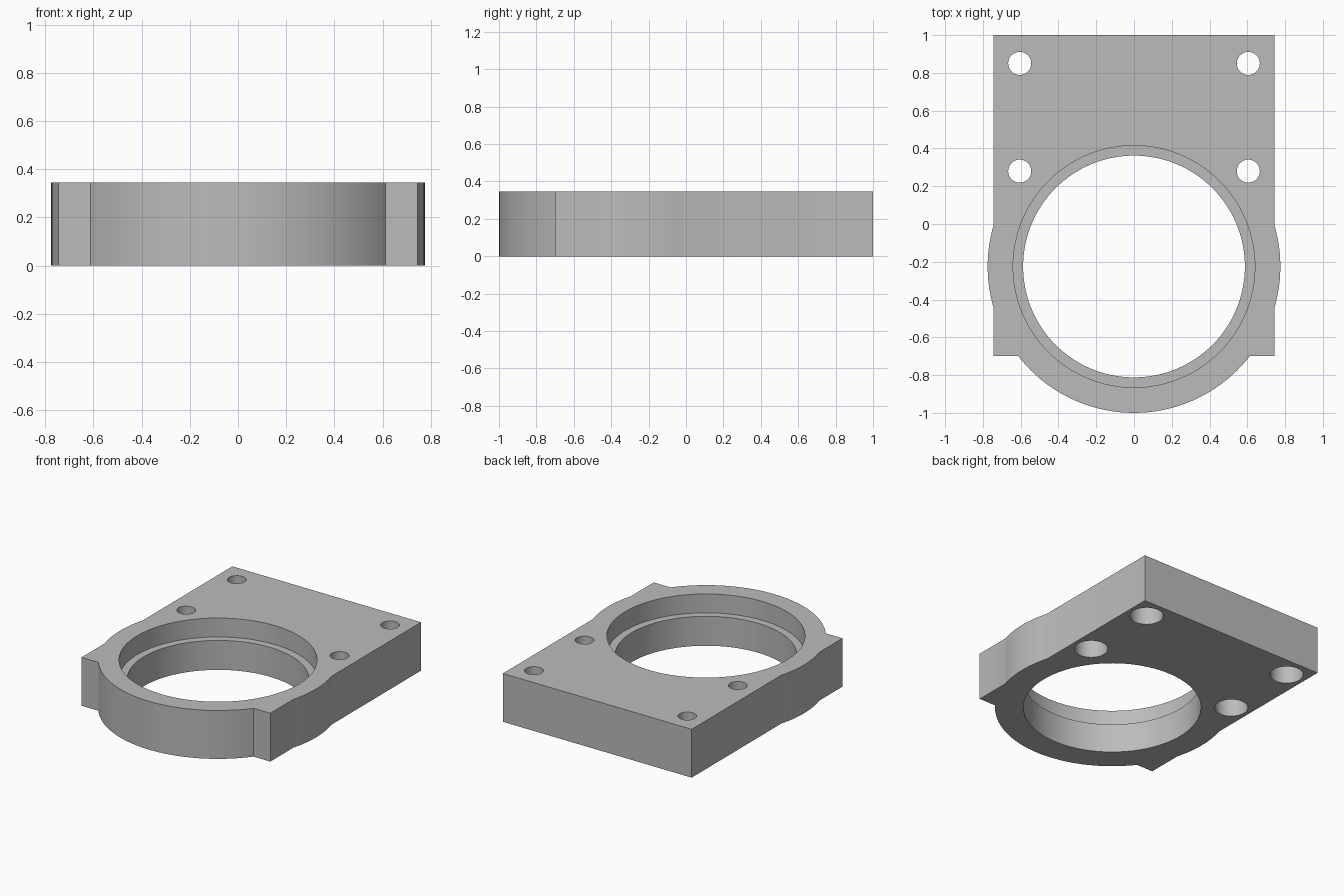
import bpy
import math

cube = bpy.data.objects.get("Cube")
if cube:
    bpy.data.objects.remove(cube, do_unlink=True)

THICK = 0.345
RING_Y = -0.225

grey = bpy.data.materials.new("light_grey")
grey.use_nodes = True
grey.diffuse_color = (0.5, 0.5, 0.5, 1)
grey.node_tree.nodes["Principled BSDF"].inputs["Base Color"].default_value = (0.5, 0.5, 0.5, 1)


def cylinder(name, x, y, radius, z0, z1, sides=128):
    bpy.ops.mesh.primitive_cylinder_add(vertices=sides, radius=radius, depth=z1 - z0,
                                        location=(x, y, (z0 + z1) / 2))
    obj = bpy.context.object
    obj.name = name
    obj.data.materials.append(grey)
    return obj


def combine(target, tool, operation):
    mod = target.modifiers.new(operation.title(), 'BOOLEAN')
    mod.operation = operation
    mod.solver = 'EXACT'
    mod.object = tool
    bpy.context.view_layer.objects.active = target
    bpy.ops.object.modifier_apply(modifier=mod.name)
    bpy.data.objects.remove(tool, do_unlink=True)


# Rectangular plate
bpy.ops.mesh.primitive_cube_add(size=1, location=(0, 0.15, THICK / 2))
body = bpy.context.object
body.name = "bearing_plate"
body.scale = (1.49, 1.7, THICK)
bpy.ops.object.transform_apply(location=True, rotation=False, scale=True)
body.data.materials.append(grey)

# Round housing, bulging past the plate at the front and sides
combine(body, cylinder("housing", 0, RING_Y, 0.775, 0, THICK), 'UNION')

# Stepped bore: wide seat above, narrower opening below
combine(body, cylinder("bore", 0, RING_Y, 0.587, -0.1, THICK + 0.1), 'DIFFERENCE')
combine(body, cylinder("seat", 0, RING_Y, 0.64, 0.21, THICK + 0.1), 'DIFFERENCE')

# Screw holes with head recesses underneath
for x in (-0.605, 0.605):
    for y in (0.28, 0.85):
        combine(body, cylinder("screw_hole", x, y, 0.061, -0.1, THICK + 0.1, 48), 'DIFFERENCE')
        combine(body, cylinder("head_recess", x, y, 0.11, -0.1, 0.2, 48), 'DIFFERENCE')

# Smooth round walls, crisp edges
bpy.ops.object.select_all(action='DESELECT')
body.select_set(True)
bpy.context.view_layer.objects.active = body
bpy.ops.object.shade_smooth_by_angle(angle=math.radians(20))
